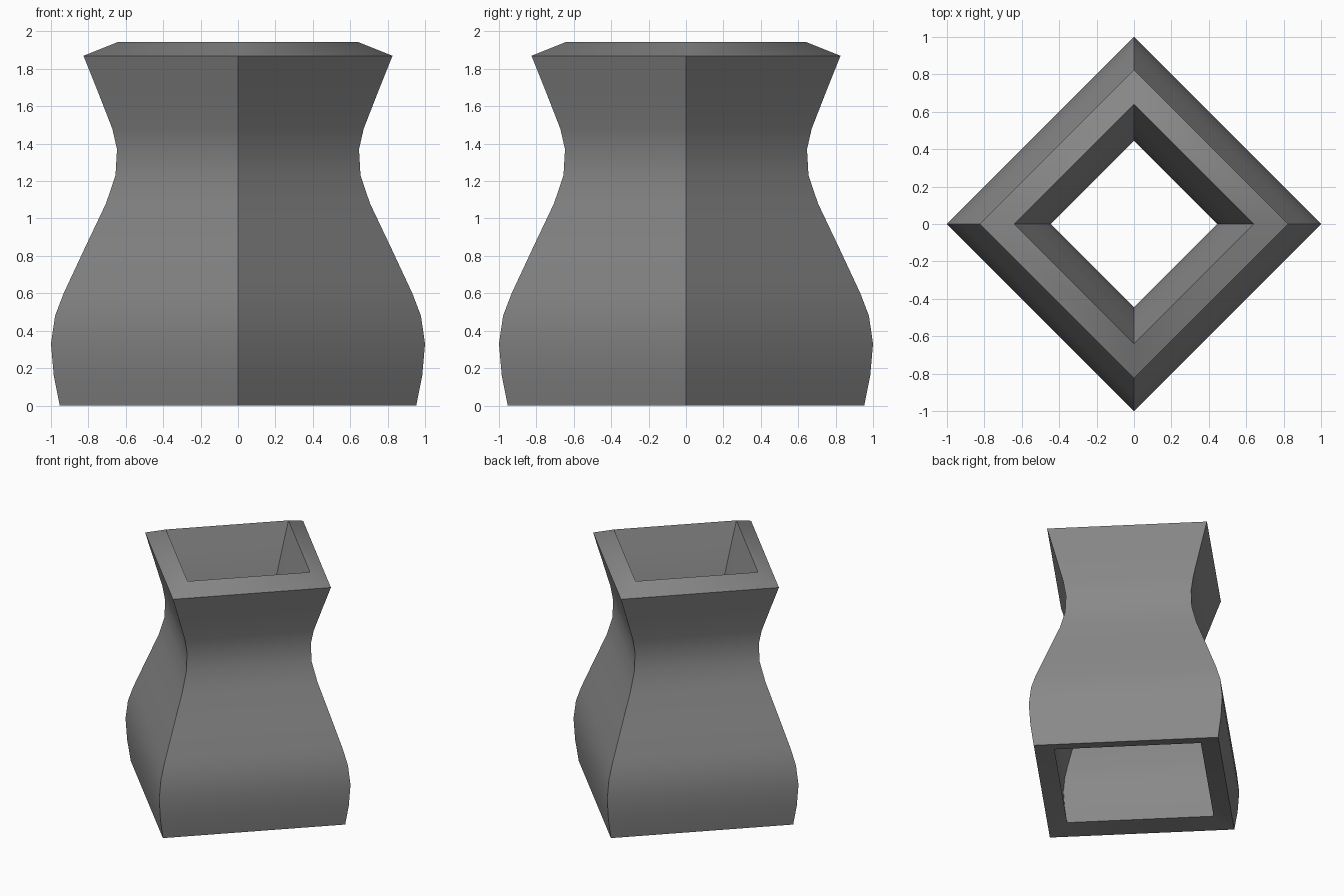
import bpy, bmesh, math
from mathutils import Vector

if "Cube" in bpy.data.objects:
    bpy.data.objects.remove(bpy.data.objects["Cube"])

SIDES, WALL = 4, 0.20

# Outer wall profile: (corner radius, height)
outer = [Vector(p) for p in [
    (0.953, 0), (0.985, 0.16), (1.0, 0.33), (0.978, 0.48), (0.932, 0.60),
    (0.82, 0.84), (0.706, 1.08), (0.655, 1.23), (0.647, 1.37), (0.672, 1.48),
    (0.75, 1.68), (0.826, 1.87)]]


def inset(points, dist):
    """Offset the profile towards the axis by an even wall thickness."""
    result = []
    for i, p in enumerate(points):
        segs = [points[j + 1] - points[j] for j in (i - 1, i) if 0 <= j < len(points) - 1]
        normals = [Vector((-s.y, s.x)).normalized() for s in segs]
        n = sum(normals, Vector((0, 0))).normalized()
        result.append(p + n * dist / n.dot(normals[0]))
    return result


# Closed wall section: up the outside, down the inside
section = outer + inset(outer, WALL)[::-1]

# Revolve the section in four steps
bm = bmesh.new()
rings = []
for k in range(SIDES):
    a = 2 * math.pi * k / SIDES
    rings.append([bm.verts.new((p.x * math.cos(a), p.x * math.sin(a), p.y)) for p in section])
n = len(section)
for k in range(SIDES):
    r0, r1 = rings[k], rings[(k + 1) % SIDES]
    for i in range(n):
        j = (i + 1) % n
        bm.faces.new((r0[i], r1[i], r1[j], r0[j]))
bmesh.ops.recalc_face_normals(bm, faces=bm.faces[:])

mesh = bpy.data.meshes.new("square_vase")
bm.to_mesh(mesh)
bm.free()
vase = bpy.data.objects.new("square_vase", mesh)
bpy.context.collection.objects.link(vase)

# Dark grey finish
grey = bpy.data.materials.new("dark_grey")
grey.diffuse_color = (0.25, 0.25, 0.25, 1)
grey.use_nodes = True
grey.node_tree.nodes["Principled BSDF"].inputs["Base Color"].default_value = grey.diffuse_color
mesh.materials.append(grey)

# Smooth along the curve and rim mitres, crisp corners and rim edges
bpy.context.view_layer.objects.active = vase
vase.select_set(True)
bpy.ops.object.shade_smooth_by_angle(angle=math.radians(50))
